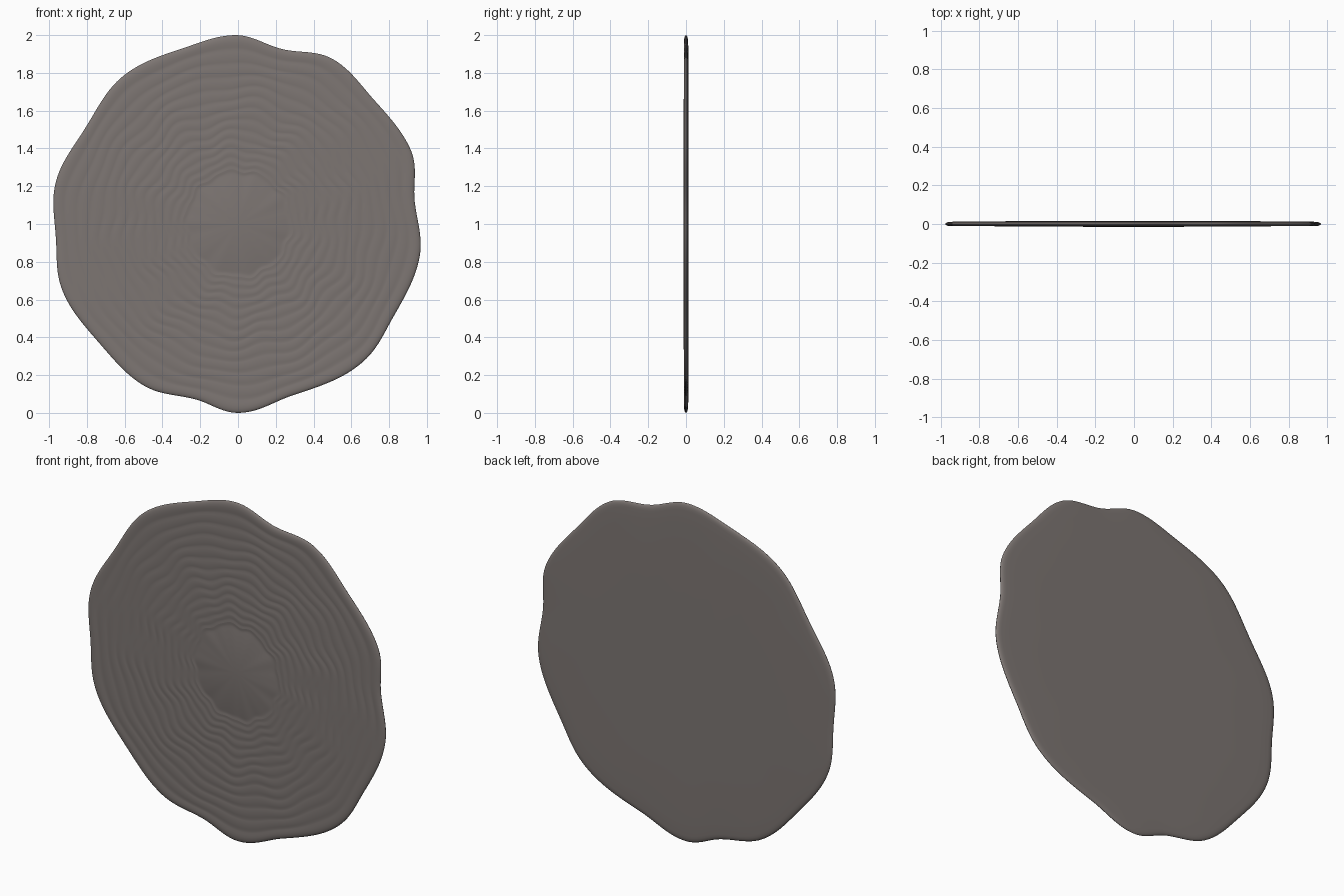
import bpy, math
from mathutils import Vector

if "Cube" in bpy.data.objects:
    bpy.data.objects.remove(bpy.data.objects["Cube"])

N = 240          # points around each contour
RINGS = 13       # raised contour lines on the front
HALF = 0.0145    # half thickness

mat = bpy.data.materials.new("warm grey stone")
mat.diffuse_color = (0.205, 0.18, 0.17, 1)
mat.use_nodes = True
mat.node_tree.nodes["Principled BSDF"].inputs["Base Color"].default_value = mat.diffuse_color

# Outline control points: angle in degrees, radius
OUT = [(-10, .977), (7, .943), (23, .995), (42, .975), (60, 1.007), (76, .955), (91, 1.0),
       (108, .975), (127, .992), (148, .955), (168, .99), (184, .967), (200, .994),
       (221, .968), (240, .99), (256, .955), (270, 1.0), (288, .952), (313, .985), (330, .958)]


def outline(a):
    """Radius of the wavy outline by smooth cosine interpolation."""
    d = math.degrees(a)
    d = (d + 10) % 360 - 10
    pts = OUT + [(350, OUT[0][1])]
    for (a0, r0), (a1, r1) in zip(pts, pts[1:]):
        if a0 <= d <= a1:
            t = (1 - math.cos(math.pi * (d - a0) / (a1 - a0))) / 2
            return r0 + (r1 - r0) * t
    return OUT[0][1]


def contour(f, a):
    """Wavy contour: f = 1 is the outline, ripples shift toward the middle."""
    inner = 0.97 + 0.028 * math.sin(10 * a + 9 * f) + 0.012 * math.sin(17 * a - 5 * f)
    w = max(0, (f - 0.6) / 0.4)
    return f * (w * outline(a) + (1 - w) * inner)


# Profile rows (fraction, y): stepped front, rounded rim, flat back
rows = []
for k in range(RINGS):
    t = k / (RINGS - 1)
    f = 0.27 + 0.66 * t ** 1.2
    y = -HALF + 0.0035 * t
    rows += [(f - 0.010, y), (f, y + 0.0022), (f + 0.012, y + 0.0012), (f + 0.022, y + 0.0004)]
for i in range(9):
    s = -math.pi / 2 + math.pi * i / 8
    rows.append((0.965 + 0.035 * math.cos(s), 0.0115 * math.sin(s)))
rows += [(0.90, 0.0135), (0.6, HALF)]

# Front centre, rings of vertices, back centre
verts, faces = [(0, -HALF, 1)], []
for f, y in rows:
    for j in range(N):
        a = 2 * math.pi * j / N
        r = contour(f, a)
        verts.append((r * math.cos(a), y, 1 + r * math.sin(a)))
verts.append((0, HALF, 1))
last = len(verts) - 1
for j in range(N):
    k = (j + 1) % N
    faces.append((0, 1 + j, 1 + k))
    for i in range(len(rows) - 1):
        p, q = 1 + i * N, 1 + (i + 1) * N
        faces.append((p + j, q + j, q + k, p + k))
    p = 1 + (len(rows) - 1) * N
    faces.append((p + k, p + j, last))

mesh = bpy.data.meshes.new("rippled_stone_disc")
mesh.from_pydata(verts, [], faces)
mesh.materials.append(mat)
disc = bpy.data.objects.new("rippled_stone_disc", mesh)
bpy.context.collection.objects.link(disc)
bpy.context.view_layer.objects.active = disc
disc.select_set(True)
bpy.ops.object.mode_set(mode='EDIT')
bpy.ops.mesh.select_all(action='SELECT')
bpy.ops.mesh.normals_make_consistent(inside=False)
bpy.ops.object.mode_set(mode='OBJECT')
bpy.ops.object.shade_smooth_by_angle(angle=math.radians(40))
